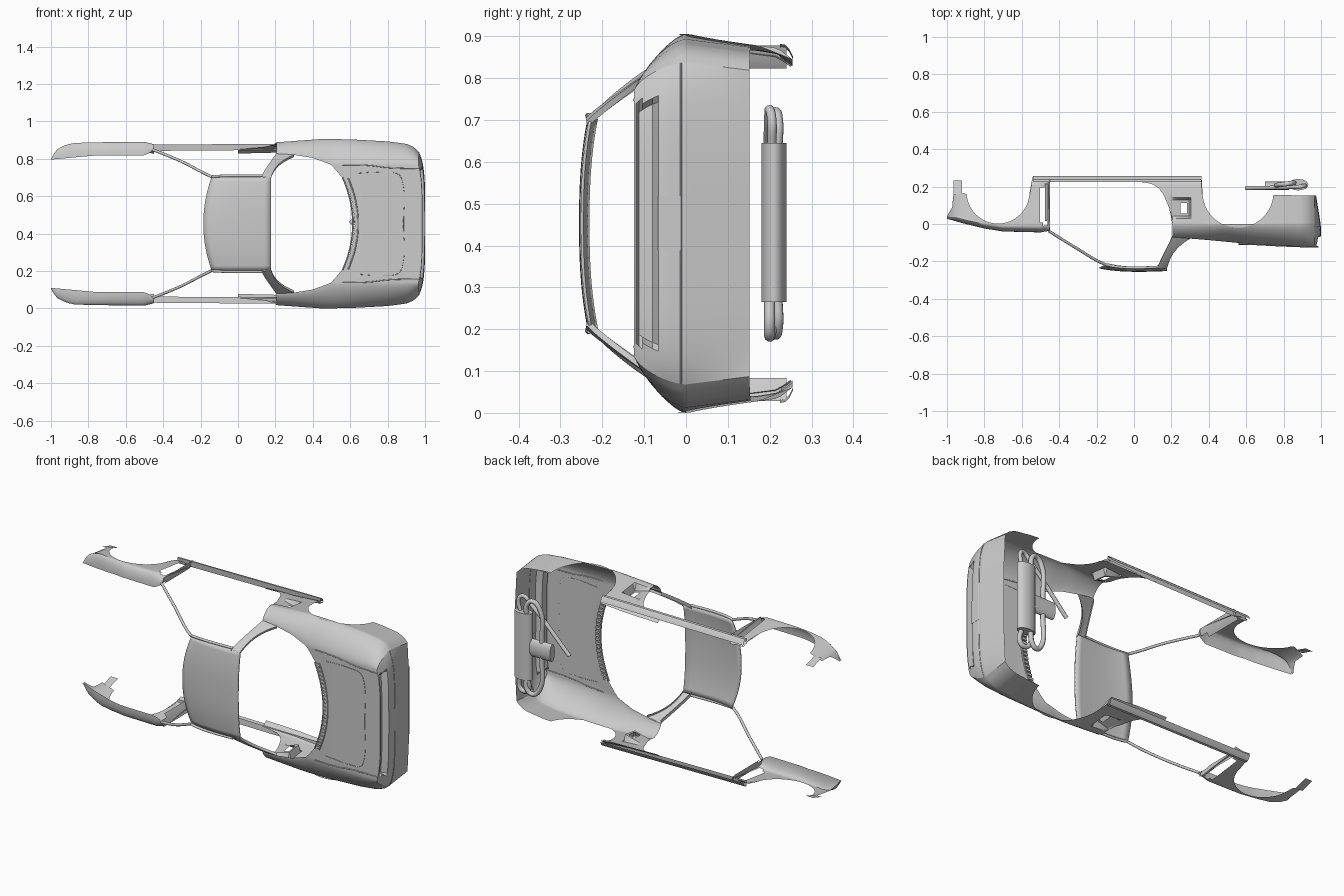
import bpy, bmesh, math
from mathutils import Vector

if "Cube" in bpy.data.objects:
    bpy.data.objects.remove(bpy.data.objects["Cube"])

ZC = 0.453  # centre plane of the car (its width runs along z, its roof points to -y)


def lerp(table, x):
    if x <= table[0][0]:
        return table[0][1]
    for (x0, a), (x1, b) in zip(table, table[1:]):
        if x <= x1:
            return a + (b - a) * (x - x0) / (x1 - x0)
    return table[-1][1]


def span(a, b, n):
    return [a + (b - a) * i / n for i in range(n + 1)]


def finish(ob, angle=35):
    bpy.ops.object.select_all(action='DESELECT')
    ob.select_set(True)
    bpy.context.view_layer.objects.active = ob
    bpy.ops.object.shade_smooth_by_angle(angle=math.radians(angle))


def grid(name, rows, skip=None, mirror=True, thick=0):
    """Skin a list of point rows (x, y, w); w is the distance from the centre plane."""
    bm = bmesh.new()
    vs = [[bm.verts.new(p) for p in r] for r in rows]
    for a, b in zip(vs, vs[1:]):
        for i in range(len(a) - 1):
            q = (a[i], a[i + 1], b[i + 1], b[i])
            c = sum((v.co for v in q), Vector()) / 4
            if not (skip and skip(c)):
                bm.faces.new(q)
    bmesh.ops.remove_doubles(bm, verts=bm.verts, dist=0.0004)
    bmesh.ops.delete(bm, geom=[v for v in bm.verts if not v.link_faces], context='VERTS')
    bmesh.ops.recalc_face_normals(bm, faces=bm.faces)
    me = bpy.data.meshes.new(name)
    bm.to_mesh(me)
    bm.free()
    ob = bpy.data.objects.new(name, me)
    bpy.context.collection.objects.link(ob)
    ob.location.z = ZC
    finish(ob)
    if mirror:
        m = ob.modifiers.new("mirror", 'MIRROR')
        m.use_axis = (False, False, True)
    if thick:
        s = ob.modifiers.new("thickness", 'SOLIDIFY')
        s.thickness, s.offset = thick, 0
    return ob


def tube(name, pts, r, mirror=False, smooth=True):
    cu = bpy.data.curves.new(name, 'CURVE')
    cu.dimensions, cu.bevel_depth, cu.bevel_resolution = '3D', r, 3
    cu.use_fill_caps = True
    for sgn in ((1, -1) if mirror else (1,)):
        sp = cu.splines.new('BEZIER' if smooth else 'POLY')
        seq = sp.bezier_points if smooth else sp.points
        seq.add(len(pts) - 1)
        for p, (x, y, w) in zip(seq, pts):
            p.co = (x, y, sgn * w) if smooth else (x, y, sgn * w, 1)
            if smooth:
                p.handle_left_type = p.handle_right_type = 'AUTO'
    ob = bpy.data.objects.new(name, cu)
    bpy.context.collection.objects.link(ob)
    ob.location.z = ZC
    return ob


def box(name, c, s):
    bpy.ops.mesh.primitive_cube_add(size=1, location=(c[0], c[1], c[2] + ZC))
    ob = bpy.context.object
    ob.name, ob.scale = name, s
    return ob


def arch(cx, cy, r, a0, a1, n=22):
    return [(cx + r * math.cos(t), cy - r * math.sin(t))
            for t in (math.radians(a) for a in span(a0, a1, n))]


# ---- shared side section: tumbling wall, then rounded shoulder ----
TUCK = [(0, 0), (.16, .02), (.22, .028), (.255, .055)]


def section(x, k, wd, ytop, y0, ylo, nw, ns, power, dent=lambda x, y: 0):
    pts = [(x, y, k - lerp(TUCK, y) - dent(x, y)) for y in span(ylo, y0, nw)]
    for i in range(1, ns + 1):
        t = math.pi / 2 * i / ns
        c, s = max(0, math.cos(t)) ** power, math.sin(t) ** power
        pts.append((x, y0 + (ytop - y0) * s, wd + (k - wd) * c))
    return pts


# ---- rear quarter panels and deck ----
K = [(.0, .43), (.2, .435), (.45, .453), (.6, .451), (.8, .44), (.9, .427), (.94, .41), (.965, .385)]
YTOP = [(.2, -.07), (.4, -.086), (.65, -.11), (.97, -.125)]
WIN = [(.2, .375), (.3, .368), (.4, .352), (.5, .315), (.57, .23), (.61, .13), (.626, 0)]
YLO = [(.205, .255), (.361, .255)] + arch(.556, .17, .19, 180, 5) + [(.75, .155), (.965, .152)]


def scoop(x, y):
    return .038 * (x - .18) / .11 if .18 < x < .295 and .03 < y < .14 else 0


def rear_section(x):
    wd = max(.315, lerp(WIN, x))
    return section(x, lerp(K, x), wd, lerp(YTOP, x), 0, lerp(YLO, x), 18, 12, 1.3, scoop)


def bulge(f):
    return .02 * (1 - f ** 4)


xs = sorted(set([round(v, 4) for v in span(.205, .361, 14) + [p[0] for p in YLO[2:]]
                 + span(.56, .64, 10) + span(.75, .965, 14)]))
rows = []
for x in xs:
    sec = rear_section(x)
    _, y, wd = sec[-1]
    for w in span(wd, min(lerp(WIN, x), wd), 10)[1:]:
        sec.append((x + (bulge(w / wd) if x > .964 else 0), y, w))
    rows.append(sec)
grid("rear_body", rows, skip=lambda c: .255 < c.x < .285 and .05 < c.y < .115)

# lower corner of the door opening
DOOR = [(.0, .226), (.06, .222), (.1, .212), (.13, .192), (.15, .17), (.165, .14), (.19, .08), (.205, 0)]
grid("door_corner", [[(x, y, lerp(K, x) - lerp(TUCK, y) - scoop(x, y))
                      for y in span(.255, lerp(DOOR, x), 14)] for x in span(0, .205, 24)])

# ---- rear panel with bumper and lamp recess ----
EXTRA = [(-.125, 0), (-.05, .015), (0, .013), (.155, -.012)]
rows = []
for x, y, w in rear_section(.965):
    row = []
    for f in span(0, 1, 24):
        px = x + bulge(f) + lerp(EXTRA, y) * (1 - f ** 8)
        if -.113 < y < -.068 and f * w < .285:
            px -= .03
        row.append((px, y, f * w))
    rows.append(row)
grid("rear_panel", rows)
tube("bumper_seam", [(.966 + bulge(abs(f)) + .013 * (1 - f ** 8), -.012, .383 * f)
                     for f in span(-1, 1, 24)], .002, smooth=False)
box("plate_panel", (.997, -.04, 0), (.006, .055, .13))

# ---- deck lid seam and slatted vent along the window edge ----
tube("lid_seam", [(.63, -.109, .27), (.78, -.117, .275), (.86, -.121, .262), (.88, -.122, .22), (.885, -.122, 0)],
     .0015, mirror=True)
tube("deck_slot", [(.56, -.105, .315), (.7, -.113, .312), (.8, -.118, .3), (.97, -.124, .295)], .003, mirror=True)
for i, w in enumerate(span(-.235, .235, 22)):
    box("vent_slat_%02d" % i, (.628 - .9 * w * w, -.104, w), (.028, .012, .013))
for dx in (-.014, .014):
    tube("vent_rim", [(.628 + dx - .9 * w * w, -.108, w) for w in span(-.245, .245, 16)], .004, smooth=False)

# ---- front fenders with wheel arch and slot ----
FK = [(-1, .347), (-.985, .375), (-.965, .40), (-.92, .423), (-.87, .434), (-.5, .438), (-.45, .425)]
FW = [(-1, .343), (-.75, .366), (-.5, .366), (-.47, .38), (-.45, .40)]
FT = [(-1, .028), (-.9, .0), (-.8, -.024), (-.7, -.04), (-.5, -.045), (-.45, -.036)]
FH = [(-1, .008), (-.95, .025), (-.5, .034), (-.45, .03)]
FLO = [(-1, .042), (-.972, .09), (-.966, .158), (-.905, .165)] + arch(-.727, .17, .168, 176, 4) \
    + [(-.547, .23), (-.54, .255), (-.45, .25)]
xs = [p[0] for p in FLO[:4]] + [-.99, -.98, -.95, -.93] + [p[0] for p in FLO[4:]] + span(-.53, -.46, 8)
rows = []
for x in sorted(xs):
    t = lerp(FT, x)
    rows.append(section(x, lerp(FK, x), lerp(FW, x), t, t + lerp(FH, x), lerp(FLO, x), 14, 8, 1))
grid("front_fender", rows, skip=lambda c: -.508 < c.x < -.463 and .0 < c.y < .205)
grid("fender_tab", [[(x, y, .395 - .3 * (y - .16)) for y in span(.155, .232, 3)] for x in (-.965, -.945, -.92)])
# inner jamb behind the slot
grid("door_jamb", [[(x, y, w) for y in span(.24, -.03, 6)] for x, w in ((-.45, .425), (-.462, .39), (-.475, .37))],
     skip=lambda c: c.x < -.46 and c.y < .0)

# ---- sills ----
PROF = [(.228, -.035), (.225, -.002), (.237, -.004), (.247, -.014), (.256, -.032)]
grid("sill", [[(x, y, .428 + .008 * x + o) for y, o in PROF] for x in span(-.54, .362, 8)])

# ---- roof and pillars ----
rows = []
for i in span(0, 1, 10):
    row = []
    for u in span(-1, 1, 20):
        x0 = -.14 - .045 * (1 - u * u)
        x = x0 + (.176 - x0) * i
        row.append((x, -.254 + .02 * abs(u) ** 2.5 + .02 * (1 - i) ** 4 + .006 * i ** 3, .25 * u))
    rows.append(row)
grid("roof", rows, mirror=False, thick=.007)
tube("roof_rail", [(-.145, -.218, .252), (-.1, -.228, .255), (0, -.234, .257), (.13, -.23, .257)], .007, mirror=True)
tube("windscreen_pillar", [(-.455, -.038, .395), (-.38, -.085, .366), (-.29, -.14, .327), (-.2, -.195, .28),
                           (-.14, -.222, .25)], .0075, mirror=True)
rows = []
for t in span(0, 1, 10):
    y, w = -.238 + .17 * t, .25 + .125 * t ** .9
    xa, xb = .122 + .083 * t, .176 + .05 * t + .075 * t ** 3
    rows.append([(xa, y + .004, w - .018), (xa, y, w), (xa + .4 * (xb - xa), y - .002, w + .002 * (1 - t)),
                 (xb, y - .01 * t, w - .006), (xb - .004, y - .01 * t + .004, w - .02)])
grid("rear_pillar", rows)

# ---- exhaust ----
def can(name, loc, length, radii, rot):
    bpy.ops.mesh.primitive_cylinder_add(vertices=32, radius=1, depth=length, location=loc, rotation=rot)
    ob = bpy.context.object
    ob.name, ob.scale = name, (radii[0], radii[1], 1)
    finish(ob)


can("muffler", (.878, .21, .455), .38, (.054, .03), (0, 0, 0))
can("catalyst", (.765, .205, .45), .13, (.05, .022), (0, math.pi / 2, 0))
tube("long_pipe", [(.9, .205, .18), (.912, .205, .25), (.89, .2, .272), (.84, .197, .235), (.6, .192, .002)], .011)
tube("upper_pipe", [(.855, .218, .18), (.85, .22, .24), (.82, .215, .265), (.78, .21, .235), (.765, .205, .04)], .013)
tube("lower_pipe", [(.855, .218, -.18), (.85, .22, -.24), (.82, .215, -.265), (.78, .21, -.235), (.765, .205, -.04)], .013)
tube("tail_pipe", [(.9, .2, -.18), (.91, .2, -.25), (.885, .2, -.27), (.85, .205, -.25), (.85, .215, -.18)], .013)
